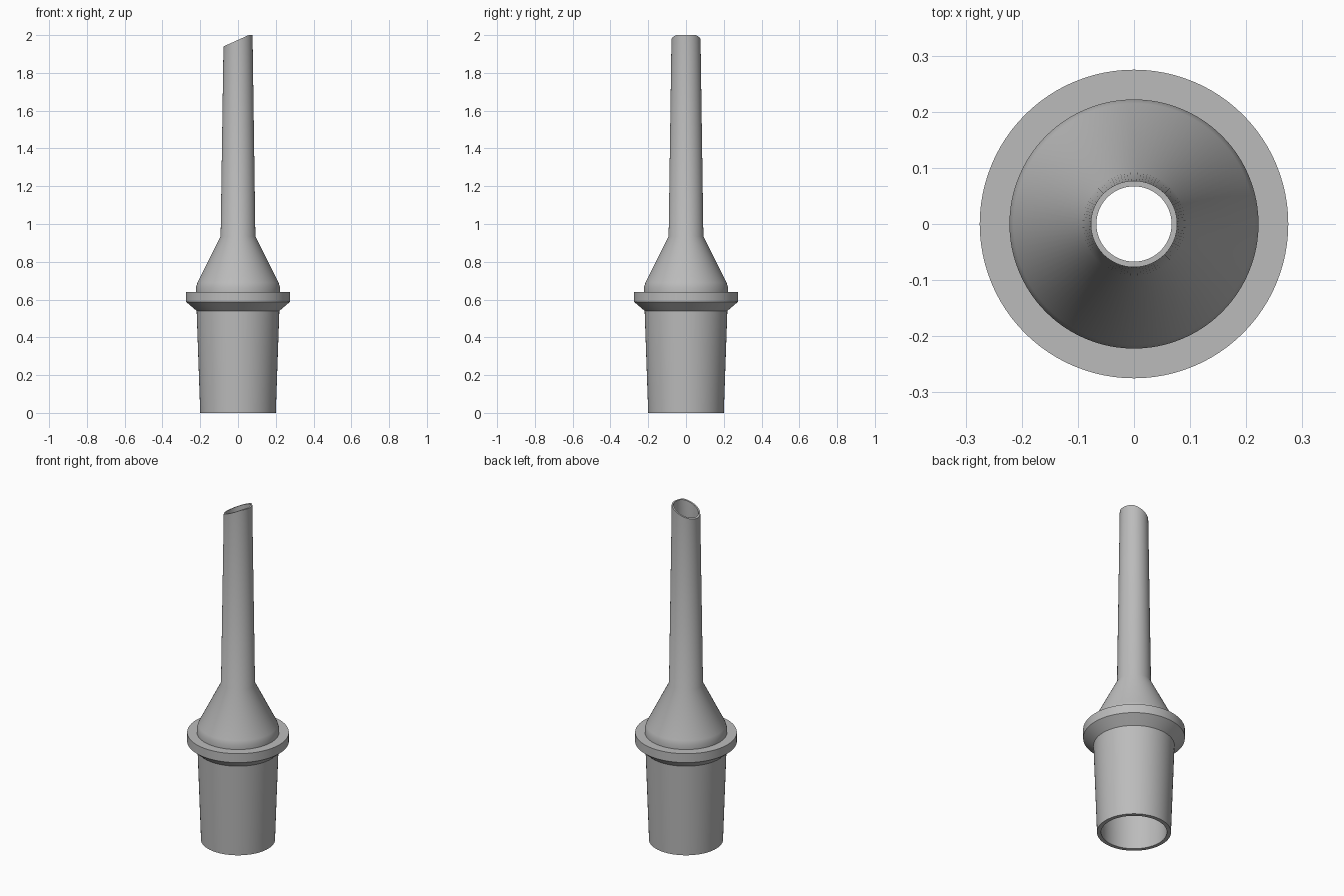
import bpy
import bmesh
import math
from mathutils import Matrix

cube = bpy.data.objects.get("Cube")
if cube:
    bpy.data.objects.remove(cube, do_unlink=True)

SEGMENTS = 96

# Grey plastic
grey = bpy.data.materials.new("grey_plastic")
grey.use_nodes = True
colour = (0.5, 0.5, 0.5, 1)
grey.diffuse_color = colour
grey.node_tree.nodes["Principled BSDF"].inputs["Base Color"].default_value = colour

# Closed wall section (radius, height): outside going up, bore going down
TIP = 2.0
outside = [(0.2, 0), (0.219, 0.54), (0.275, 0.588), (0.275, 0.641),
           (0.222, 0.641), (0.222, 0.665), (0.215, 0.69), (0.092, 0.935), (0.077, TIP)]
bore = [(0.067, TIP), (0.076, 0.935), (0.195, 0.68), (0.195, 0.6), (0.178, 0)]
section = outside + bore

# Turn the section around the vertical axis
bm = bmesh.new()
rings = []
for radius, height in section:
    ring = []
    for i in range(SEGMENTS):
        a = math.tau * i / SEGMENTS
        x, y = radius * math.cos(a), radius * math.sin(a)
        # Slanted mouth with a flat end on the left
        z = min(TIP, 1.94 + 0.45 * (x + 0.077)) if height == TIP else height
        ring.append(bm.verts.new((x, y, z)))
    rings.append(ring)
for k, low in enumerate(rings):
    high = rings[(k + 1) % len(rings)]
    for i in range(SEGMENTS):
        j = (i + 1) % SEGMENTS
        bm.faces.new((low[i], low[j], high[j], high[i]))
bmesh.ops.recalc_face_normals(bm, faces=bm.faces)

mesh = bpy.data.meshes.new("nozzle")
bm.to_mesh(mesh)
bm.free()
mesh.materials.append(grey)
nozzle = bpy.data.objects.new("nozzle", mesh)
bpy.context.collection.objects.link(nozzle)

# Smooth walls with crisp rims
bpy.context.view_layer.objects.active = nozzle
nozzle.select_set(True)
bpy.ops.object.shade_smooth_by_angle(angle=math.radians(30))
